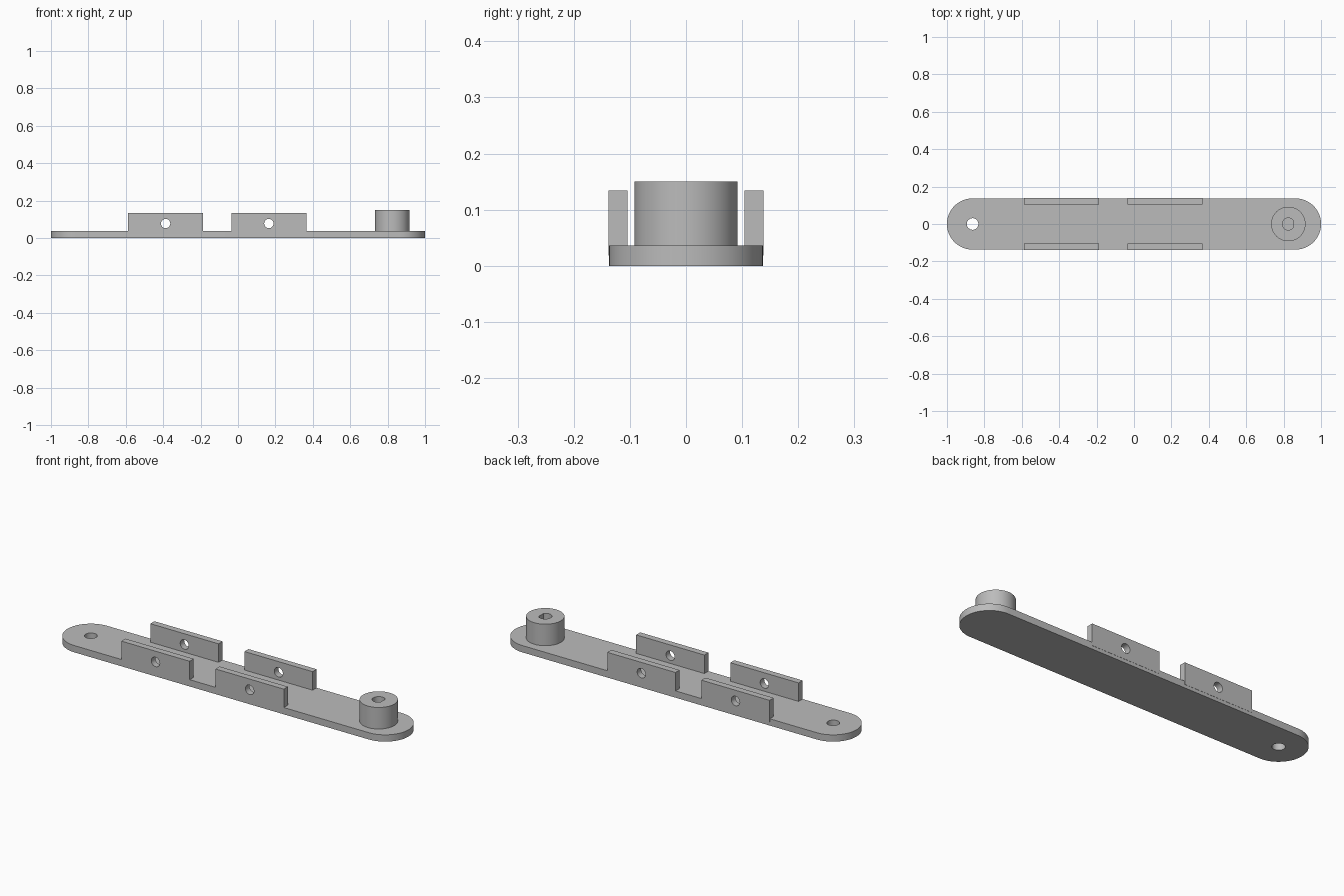
import bpy, bmesh
from math import pi, sin, cos, radians

cube = bpy.data.objects.get("Cube")
if cube:
    bpy.data.objects.remove(cube, do_unlink=True)

# Single grey material
GREY = (0.5, 0.5, 0.5, 1)
grey = bpy.data.materials.new("plain grey")
grey.use_nodes = True
grey.diffuse_color = GREY
grey.node_tree.nodes["Principled BSDF"].inputs["Base Color"].default_value = GREY


def arc(cx, cy, r, start=0, sweep=2 * pi, n=48, closed=True):
    steps = n if closed else n - 1
    return [(cx + r * cos(start + sweep * i / steps),
             cy + r * sin(start + sweep * i / steps)) for i in range(n)]


def extruded(name, outlines, thickness, location, tilt=0):
    """Extrude nested 2D outlines (inner ones become holes), centred on location."""
    curve = bpy.data.curves.new(name, "CURVE")
    curve.dimensions = "2D"
    curve.fill_mode = "BOTH"
    curve.extrude = thickness / 2
    for pts in outlines:
        spline = curve.splines.new("POLY")
        spline.points.add(len(pts) - 1)
        for p, (x, y) in zip(spline.points, pts):
            p.co = (x, y, 0, 1)
        spline.use_cyclic_u = True
    obj = bpy.data.objects.new(name, curve)
    bpy.context.collection.objects.link(obj)
    obj.location = location
    obj.rotation_euler.x = tilt
    bpy.ops.object.select_all(action="DESELECT")
    obj.select_set(True)
    bpy.context.view_layer.objects.active = obj
    bpy.ops.object.convert(target="MESH")
    obj = bpy.context.object

    # Weld caps to walls and face outward
    bm = bmesh.new()
    bm.from_mesh(obj.data)
    bmesh.ops.remove_doubles(bm, verts=bm.verts, dist=1e-5)
    bmesh.ops.recalc_face_normals(bm, faces=bm.faces)
    bm.to_mesh(obj.data)
    bm.free()
    obj.data.materials.clear()
    obj.data.materials.append(grey)
    bpy.ops.object.shade_smooth_by_angle(angle=radians(30))
    return obj


# Base plate: rounded bar with a pivot hole
R, END, PLATE = 0.137, 0.863, 0.036
bar = (arc(END, 0, R, -pi / 2, pi, 32, False)
       + arc(-END, 0, R, pi / 2, pi, 32, False))
extruded("base_plate", [bar, arc(-END, 0, 0.031)], PLATE, (0, 0, PLATE / 2))

# Boss with a D-shaped shaft socket
TOP, LOW = 0.15, 0.03
d_hole = arc(0, 0, 0.032, radians(40), radians(280), 36, False)
extruded("shaft_boss", [arc(0, 0, 0.092, n=64), d_hole],
         TOP - LOW, (0.825, 0, (TOP + LOW) / 2))

# Four upright side tabs with screw holes
TAB_W, TAB_TOP, TAB_LOW, TAB_T = 0.2, 0.134, 0.018, 0.034
mid = (TAB_TOP + TAB_LOW) / 2
h = (TAB_TOP - TAB_LOW) / 2
rect = [(-TAB_W, -h), (TAB_W, -h), (TAB_W, h), (-TAB_W, h)]
for end, x in (("right", -0.387), ("left", 0.165)):
    for side, s in (("front", -1), ("back", 1)):
        extruded(f"{side}_{end}_tab", [rect, arc(0, 0.077 - mid, 0.025, n=32)],
                 TAB_T, (x, s * 0.121, mid), pi / 2)
